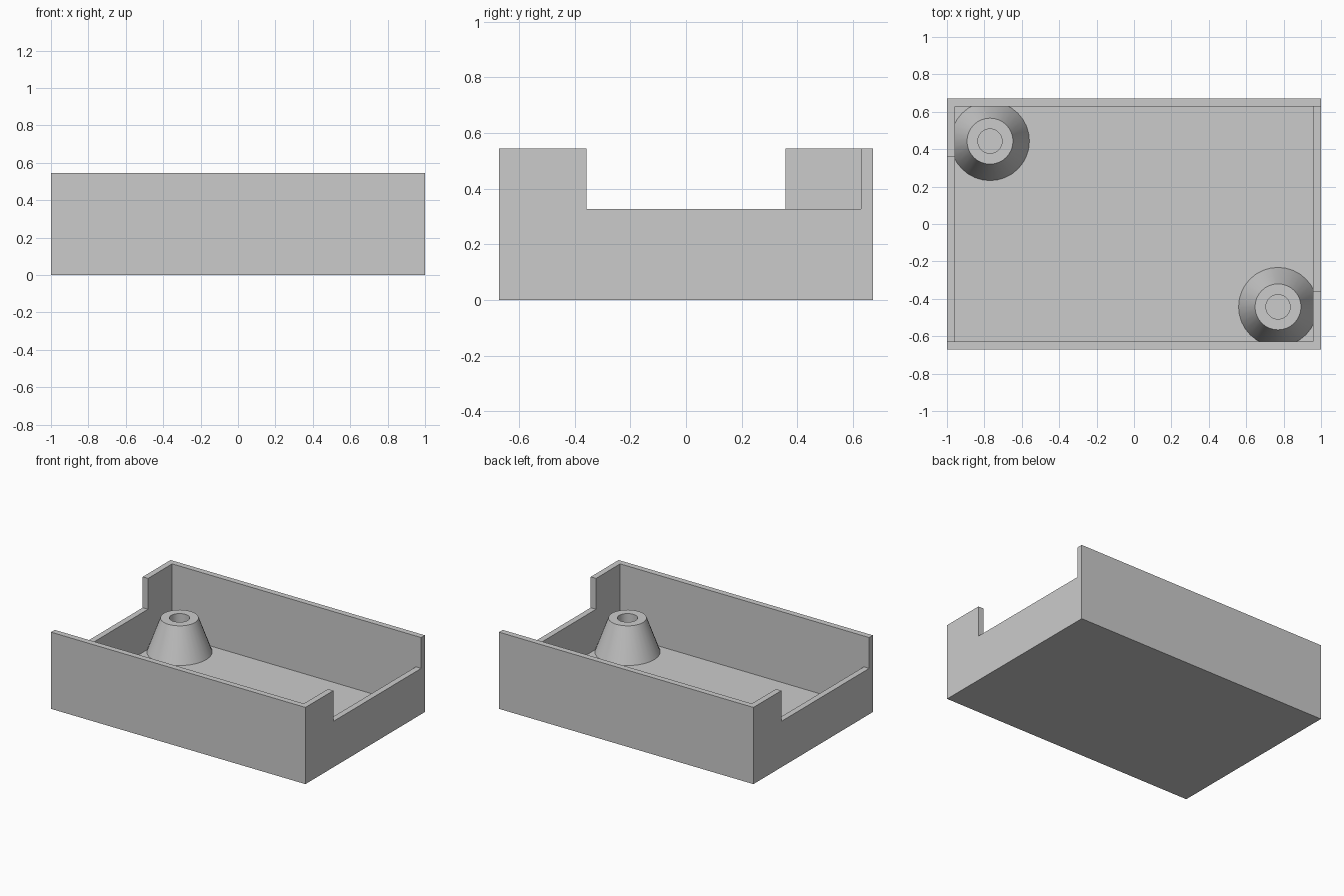
import bpy
import bmesh
import math
from mathutils import Vector

default = bpy.data.objects.get("Cube")
if default:
    bpy.data.objects.remove(default, do_unlink=True)

HALF_X, HALF_Y, HEIGHT = 1.0, 0.671, 0.545
WALL = 0.042
NOTCH_Z, NOTCH_Y = 0.326, 0.358
IN_X, IN_Y = HALF_X - WALL, HALF_Y - WALL

grey = bpy.data.materials.new("light grey")
grey.use_nodes = True
grey.diffuse_color = (0.6, 0.6, 0.6, 1)
grey.node_tree.nodes["Principled BSDF"].inputs["Base Color"].default_value = (0.6, 0.6, 0.6, 1)


def add_object(name, bm):
    mesh = bpy.data.meshes.new(name)
    bm.to_mesh(mesh)
    bm.free()
    mesh.materials.append(grey)
    obj = bpy.data.objects.new(name, mesh)
    bpy.context.collection.objects.link(obj)
    return obj


def box(name, low, high):
    low, high = Vector(low), Vector(high)
    bm = bmesh.new()
    bmesh.ops.create_cube(bm, size=1)
    bmesh.ops.scale(bm, vec=high - low, verts=bm.verts)
    bmesh.ops.translate(bm, vec=(low + high) / 2, verts=bm.verts)
    return add_object(name, bm)


def select_only(obj):
    bpy.ops.object.select_all(action='DESELECT')
    obj.select_set(True)
    bpy.context.view_layer.objects.active = obj


def cut(target, cutter):
    cutter.hide_render = True
    mod = target.modifiers.new("cut", 'BOOLEAN')
    mod.operation = 'DIFFERENCE'
    mod.solver = 'EXACT'
    mod.object = cutter
    select_only(target)
    bpy.ops.object.modifier_apply(modifier=mod.name)
    bpy.data.objects.remove(cutter, do_unlink=True)


def post(name, x, y):
    # Tapered standoff with a screw hole, turned from its profile
    profile = [(0.065, WALL), (0.065, 0.283), (0.123, 0.283), (0.211, WALL)]
    bm = bmesh.new()
    verts = [bm.verts.new((r, 0, z)) for r, z in profile]
    edges = [bm.edges.new(pair) for pair in zip(verts, verts[1:])]
    bmesh.ops.spin(bm, geom=verts + edges, cent=(0, 0, 0), axis=(0, 0, 1),
                   angle=math.tau, steps=32)
    bmesh.ops.remove_doubles(bm, verts=bm.verts, dist=0.0001)
    bmesh.ops.recalc_face_normals(bm, faces=bm.faces)
    # The top ring must face up
    top = max(bm.faces, key=lambda f: f.calc_center_median().z)
    if top.normal.z < 0:
        bmesh.ops.reverse_faces(bm, faces=bm.faces)
    obj = add_object(name, bm)
    obj.location = (x, y, 0)
    select_only(obj)
    bpy.ops.object.shade_smooth_by_angle(angle=math.radians(30))


# Open tray
tray = box("tray", (-HALF_X, -HALF_Y, 0), (HALF_X, HALF_Y, HEIGHT))
cut(tray, box("cavity", (-IN_X, -IN_Y, WALL), (IN_X, IN_Y, 1)))

# Lowered end walls, the same after half a turn
cut(tray, box("left_notch", (0.8, -NOTCH_Y, NOTCH_Z), (1.2, IN_Y, 1)))
cut(tray, box("right_notch", (-1.2, -IN_Y, NOTCH_Z), (-0.8, NOTCH_Y, 1)))

# Posts in opposite corners
post("back_right_post", -0.77, 0.443)
post("front_left_post", 0.77, -0.443)
